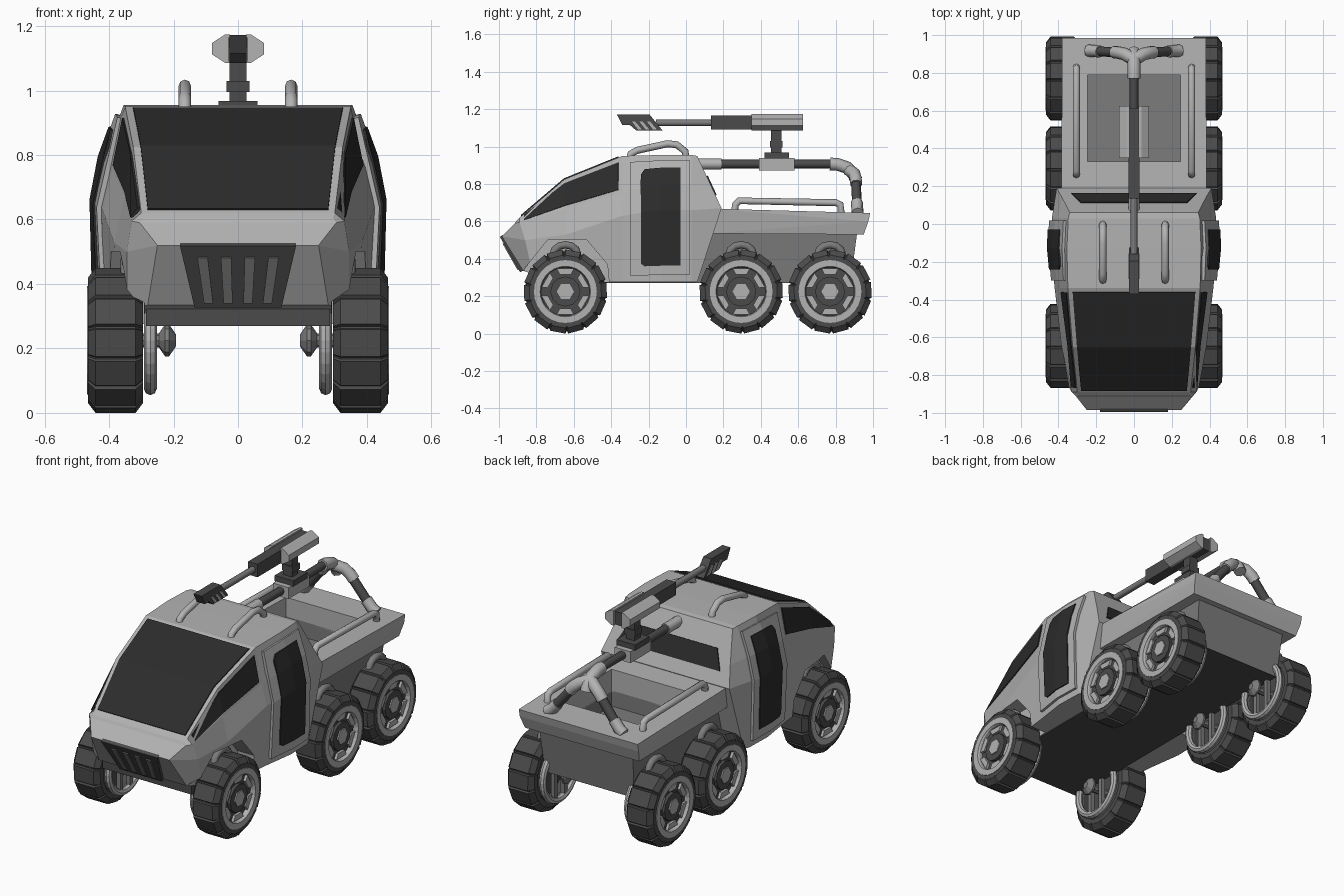
import bpy, bmesh
from math import pi, sin, cos, tau
from mathutils import Vector as V

if "Cube" in bpy.data.objects:
    bpy.data.objects.remove(bpy.data.objects["Cube"])


def mat(name, g):
    m = bpy.data.materials.new(name)
    m.diffuse_color = (g, g, g, 1)
    m.use_nodes = True
    m.node_tree.nodes["Principled BSDF"].inputs["Base Color"].default_value = m.diffuse_color
    return m


LIGHT, MID, DARK, GLASS = mat("light", .45), mat("mid", .2), mat("dark", .07), mat("glass", .025)


def add_mesh(name, verts, faces, m, mirror=False, thick=0, hull=False):
    bm = bmesh.new()
    vs = [bm.verts.new(v) for v in verts]
    if hull:
        bmesh.ops.convex_hull(bm, input=vs)
    for f in faces:
        bm.faces.new([vs[i] for i in f])
    bmesh.ops.recalc_face_normals(bm, faces=bm.faces)
    me = bpy.data.meshes.new(name)
    bm.to_mesh(me)
    bm.free()
    me.materials.append(m)
    ob = bpy.data.objects.new(name, me)
    bpy.context.collection.objects.link(ob)
    if thick:
        s = ob.modifiers.new("thick", 'SOLIDIFY')
        s.thickness, s.offset = thick, 0
    if mirror:
        ob.modifiers.new("mirror", 'MIRROR').use_mirror_merge = False
    return ob


def prism(name, pts, a, b, m, axis='x', mirror=False):
    n = len(pts)
    put = (lambda p, t: (t, p[0], p[1])) if axis == 'x' else (lambda p, t: (p[0], t, p[1]))
    verts = [put(p, t) for t in (a, b) for p in pts]
    faces = [range(n), range(n, 2 * n)] + [(i, (i + 1) % n, n + (i + 1) % n, n + i) for i in range(n)]
    return add_mesh(name, verts, faces, m, mirror)


def box(name, x, y, z, m, mirror=False):
    return prism(name, [(y[0], z[0]), (y[1], z[0]), (y[1], z[1]), (y[0], z[1])], x[0], x[1], m, 'x', mirror)


def panel(name, rows, m, thick, mirror=False):
    w = len(rows[0])
    faces = [(r * w + c, r * w + c + 1, (r + 1) * w + c + 1, (r + 1) * w + c)
             for r in range(len(rows) - 1) for c in range(w - 1)]
    return add_mesh(name, [p for r in rows for p in r], faces, m, mirror, thick)


def tube(name, pts, r, m, mirror=False):
    cu = bpy.data.curves.new(name, 'CURVE')
    cu.dimensions, cu.bevel_depth, cu.bevel_resolution, cu.use_fill_caps = '3D', r, 2, True
    sp = cu.splines.new('POLY')
    sp.points.add(len(pts) - 1)
    for p, q in zip(sp.points, pts):
        p.co = (*q, 1)
    cu.materials.append(m)
    ob = bpy.data.objects.new(name, cu)
    bpy.context.collection.objects.link(ob)
    if mirror:
        ob.modifiers.new("mirror", 'MIRROR').use_mirror_merge = False
    return ob


def cut(ob, cutters):
    for c in cutters:
        md = ob.modifiers.new("cut", 'BOOLEAN')
        md.operation, md.solver, md.object = 'DIFFERENCE', 'EXACT', c
        bpy.context.view_layer.objects.active = ob
        bpy.ops.object.modifier_apply(modifier=md.name)


def lathe(name, prof, angles, m):
    """Closed (radius, x) profile turned about x; angles are (angle, tread scale)."""
    k, n = len(prof), len(angles)
    verts = []
    for a, s in angles:
        for r, x in prof:
            q = r * s if r > .19 else r
            verts.append((x, q * sin(a), q * cos(a)))
    faces = [(i * k + j, i * k + (j + 1) % k, (i + 1) % n * k + (j + 1) % k, (i + 1) % n * k + j)
             for i in range(n) for j in range(k)]
    return add_mesh(name, verts, faces, m)


def ngon(r, n, off=0):
    return [(r * cos(tau * i / n + off), r * sin(tau * i / n + off)) for i in range(n)]


# Cabin: stations from nose to rear, each sill / shoulder / belt / roof edge
ST = [[(.28, -.87, .335), (.25, -.985, .52), (.305, -.915, .59), (.295, -.905, .605)],
      [(.345, -.82, .32), (.345, -.86, .50), (.33, -.89, .595), (.30, -.89, .62)],
      [(.37, -.64, .275), (.385, -.64, .53), (.35, -.64, .67), (.325, -.65, .825)],
      [(.40, -.34, .275), (.42, -.34, .63), (.39, -.34, .755), (.35, -.34, .95)],
      [(.43, -.13, .275), (.44, -.13, .66), (.415, -.13, .79), (.355, -.13, .955)],
      [(.425, .03, .275), (.435, .03, .66), (.405, .03, .79), (.348, .03, .955)],
      [(.41, .06, .275), (.41, .19, .67), (.38, .139, .78), (.34, .06, .95)]]
verts = [p for s in ST for p in s + [(-x, y, z) for x, y, z in reversed(s)]]
faces = [(i * 8 + j, i * 8 + (j + 1) % 8, i * 8 + 8 + (j + 1) % 8, i * 8 + 8 + j)
         for i in range(6) for j in range(8)]
faces += [(e + j, e + j + 1, e + 6 - j, e + 7 - j) for e in (0, 48) for j in range(3)]
cabin = add_mesh("cabin_body", verts, faces, LIGHT)
arch = [(-.92, .2), (-.865, .345), (-.74, .5), (-.53, .5), (-.42, .37), (-.405, .2)]
wells = [prism("well_cutter", arch, .29 * s, .6 * s, MID) for s in (1, -1)]
cut(cabin, wells)


def side(s, v):
    i, j = min(int(s), 5), min(int(v), 2)
    a = V(ST[i][j]).lerp(V(ST[i][j + 1]), v - j)
    return a.lerp(V(ST[i + 1][j]).lerp(V(ST[i + 1][j + 1]), v - j), s - i)


# Glass and doors laid on the cabin surface
prof = [(.28, -.88, .629), (.302, -.65, .825), (.325, -.36, .942)]
panel("windshield", [[(-x, y, z), (x, y, z)] for x, y, z in prof], GLASS, .012)
panel("side_window", [[side(s, 2.1), side(s, 2.86)] for s in (1.1, 2, 2.93)], GLASS, .012, True)
panel("door", [[side(s, v) for v in (.1, 1, 2, 2.8)] for s in (3.2, 4, 4.93)], LIGHT, .03, True)
panel("door_window", [[side(s, v) for v in vs] for s, vs in
                      ((3.48, (.27, 1, 2, 2.4)), (3.58, (.23, 1, 2, 2.55)),
                       (4, (.23, 1, 2, 2.55)), (4.62, (.23, 1, 2, 2.55)))], GLASS, .042, True)
panel("rear_window", [[(-.33, .158, .738), (.33, .158, .738)], [(-.28, .11, .842), (.28, .11, .842)]], GLASS, .014)

# Nose grille with four ribs
def nose(x, t):
    return (x, -.982 + .108 * t, .525 - .19 * t)


panel("grille", [[nose(-.18, 0), nose(.18, 0)], [nose(-.135, 1), nose(.135, 1)]], DARK, .03)
for x in (-.11, -.037, .037, .11):
    panel("grille_rib", [[nose(x - .016, .18), nose(x + .016, .18)],
                         [nose(x * .83 - .014, .92), nose(x * .83 + .014, .92)]], MID, .042)

# Chassis and open cargo bed
box("chassis", (-.285, .285), (-.83, .88), (.27, .36), DARK)
tub = add_mesh("bed_tub", [(s * x, y, z) for s in (1, -1) for x, y, z in
               ((.285, .05, .272), (.285, .88, .272), (.30, .1, .54), (.30, .915, .54))], [], MID, hull=True)
bed = add_mesh("bed_rim", [(s * x, y, z) for s in (1, -1) for x, y, z in
               ((.365, .12, .535), (.365, .95, .53), (.385, .14, .668), (.38, .985, .645), (.38, .975, .60))],
               [], LIGHT, hull=True)
hole = box("bed_cutter", (-.245, .245), (.33, .79), (.45, .9), MID)
cut(tub, [hole])
cut(bed, [hole])
for c in wells + [hole]:
    bpy.data.objects.remove(c)

# Grab rails
tube("roof_rail", [(.165, -.30, .94), (.165, -.295, .962), (.165, -.26, .98), (.165, -.10, 1.015),
                   (.165, -.05, 1.01), (.165, -.005, .975), (.165, .0, .94)], .019, LIGHT, True)
tube("bed_rail", [(.305, .26, .65), (.305, .265, .69), (.305, .285, .71), (.305, .80, .70),
                  (.305, .825, .69), (.305, .83, .64)], .019, LIGHT, True)

# Roll bar: dark tube with light sleeves, elbow and split legs
tube("roll_bar", [(0, .05, .907), (0, .80, .907)], .023, DARK)
tube("roll_bar_front_sleeve", [(0, .05, .907), (0, .19, .907)], .03, LIGHT)
box("roll_bar_mount", (-.05, .05), (.39, .58), (.872, .938), LIGHT)
tube("roll_bar_elbow", [(0, .77, .907), (0, .81, .905), (0, .86, .888), (0, .895, .855), (0, .91, .82)], .034, LIGHT)
tube("roll_bar_fork", [(0, .87, .875), (.05, .90, .855), (.085, .908, .825), (.105, .91, .80)], .034, LIGHT, True)
tube("roll_bar_leg", [(.09, .908, .815), (.2, .915, .68)], .026, DARK, True)
tube("roll_bar_foot", [(.18, .913, .705), (.215, .916, .665), (.245, .918, .645)], .032, LIGHT, True)

# Roof gun
box("gun_plate", (-.06, .06), (.42, .55), (.935, .968), DARK)
box("gun_post", (-.027, .027), (.455, .51), (.96, 1.1), DARK)
box("gun_yoke", (-.035, .035), (.45, .515), (.995, 1.03), DARK)
box("gun_core", (-.03, .03), (.135, .615), (1.09, 1.165), DARK)
prism("gun_wing", [(.025, 1.174), (.04, 1.174), (.08, 1.148), (.08, 1.112), (.04, 1.086), (.025, 1.086)],
      .35, .625, LIGHT, 'y', True)
tube("gun_barrel", [(0, -.16, 1.127), (0, .14, 1.127)], .018, MID)
prism("muzzle", [(-.37, 1.172), (-.195, 1.172), (-.125, 1.085), (-.265, 1.085), (-.3, 1.115), (-.34, 1.115)],
      -.026, .026, DARK)
for y in (-.255, -.215, -.175):
    prism("muzzle_vent", [(y - .035, 1.135), (y - .018, 1.135), (y + .02, 1.09), (y, 1.09)], -.03, .03, LIGHT)

# Wheel: built once about its own axis, then copied to six places
step = tau / 14
tread = [(i * step + f * step, s) for i in range(14) for f, s in ((0, 1), (.84, 1), (.89, .955), (.95, .955))]
tire = [(.155, -.07), (.165, -.085), (.195, -.085), (.225, -.062), (.225, .062), (.195, .085), (.165, .085), (.155, .07)]
even = [(i * tau / 28, 1) for i in range(28)]
parts = [lathe("tire", tire, tread, DARK),
         lathe("rim", [(.13, .04), (.168, .04), (.168, .089), (.135, .089), (.13, .08)], even, LIGHT),
         lathe("inner_rim", [(.15 + a, b - .108) for a, b in ngon(.02, 8)], even, LIGHT),
         prism("wheel_disc", ngon(.158, 28), -.03, .06, DARK),
         prism("wheel_hub", ngon(.08, 12), .05, .078, DARK),
         prism("hub_cap", ngon(.046, 6), .06, .085, LIGHT),
         prism("axle", ngon(.022, 8), -.17, 0, MID),
         add_mesh("axle_nut", [(-.16 + h, a, b) for h, r in ((-.028, .018), (-.006, .05), (.006, .05), (.028, .018))
                               for a, b in ngon(r, 8)], [], MID, hull=True)]
for i in range(6):
    a = i * pi / 3 + pi / 6
    c, s = cos(a), sin(a)
    parts.append(prism("rim_plate", [(r * c - t * s, r * s + t * c) for r, t in
                       ((.092, -.03), (.122, -.045), (.122, .045), (.092, .03))], .05, .075, LIGHT))
for y in (-.045, .045):
    parts.append(box("inner_strut", (-.12, -.095), (y - .013, y + .013), (-.13, .15), MID))
arc = [(-.035, .065 * cos(a), .2 + .05 * sin(a)) for a in [i * pi / 6 for i in range(7)]]
parts.append(tube("suspension_loop", arc, .02, MID))
for y in (-.645, .295, .77):
    for s in (1, -1):
        for p in parts:
            o = p.copy()
            bpy.context.collection.objects.link(o)
            o.location, o.scale = (.38 * s, y, .225), (s, 1, 1)
for p in parts:
    bpy.data.objects.remove(p)
